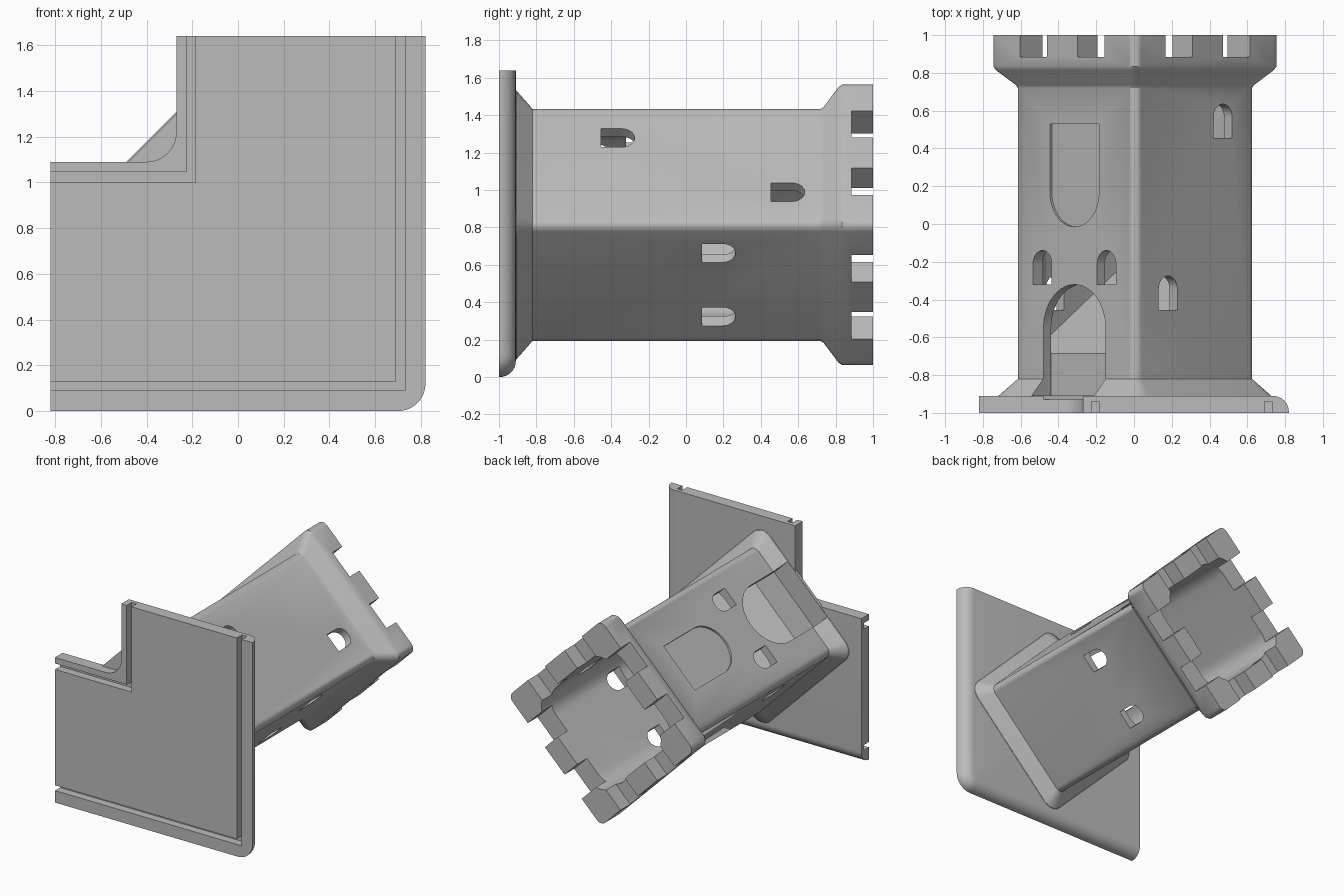
import bpy, bmesh
from math import sin, cos, pi, radians, sqrt
from mathutils import Vector

cube = bpy.data.objects.get("Cube")
if cube:
    bpy.data.objects.remove(cube, do_unlink=True)

# One flat grey for everything
grey = bpy.data.materials.new("stone grey")
grey.use_nodes = True
tone = (0.5, 0.5, 0.5, 1)
grey.diffuse_color = tone
grey.node_tree.nodes["Principled BSDF"].inputs["Base Color"].default_value = tone

CX, CZ = 0.005, 0.813          # tower axis, which runs along y
UL, UR, LR, LL = (-1, 1), (1, 1), (1, -1), (-1, -1)   # the four tower sides


def arc(cu, cv, r, a0, a1, n=10):
    return [(cu + r * cos(radians(a0 + (a1 - a0) * i / n)),
             cv + r * sin(radians(a0 + (a1 - a0) * i / n))) for i in range(n + 1)]


def loft(name, rings):
    """Closed solid through rings of points."""
    bm = bmesh.new()
    loops = [[bm.verts.new(p) for p in ring] for ring in rings]
    n = len(loops[0])
    for a, b in zip(loops, loops[1:]):
        for i in range(n):
            bm.faces.new((a[i], a[(i + 1) % n], b[(i + 1) % n], b[i]))
    bm.faces.new(loops[0])
    bm.faces.new(loops[-1])
    bmesh.ops.recalc_face_normals(bm, faces=bm.faces)
    mesh = bpy.data.meshes.new(name)
    bm.to_mesh(mesh)
    bm.free()
    mesh.materials.append(grey)
    ob = bpy.data.objects.new(name, mesh)
    bpy.context.collection.objects.link(ob)
    return ob


def side_point(side, u, y, d):
    """u runs across a tower side, d is the distance out from the axis."""
    nx, nz = side[0] / sqrt(2), side[1] / sqrt(2)
    s = 1 if nz > 0 else -1
    return Vector((CX + nx * d + nz * s * u, y, CZ + nz * d - nx * s * u))


def side_prism(name, side, outline, d0, d1):
    return loft(name, [[side_point(side, u, y, d) for u, y in outline] for d in (d0, d1)])


def rounded_square(half, r, y):
    pts = []
    c = half - r
    for k, (u, v) in enumerate([(c, c), (-c, c), (-c, -c), (c, -c)]):
        pts += arc(u, v, r, 90 * k, 90 * k + 90, 8)
    return [side_point(UL, u, y, d) for u, d in pts]


def box(name, x0, x1, y0, y1, z0, z1):
    return loft(name, [[(x0, y, z0), (x1, y, z0), (x1, y, z1), (x0, y, z1)] for y in (y0, y1)])


def cut(ob, cutter):
    mod = ob.modifiers.new("cut", "BOOLEAN")
    mod.operation = "DIFFERENCE"
    mod.solver = "EXACT"
    mod.object = cutter
    bpy.ops.object.select_all(action="DESELECT")
    bpy.context.view_layer.objects.active = ob
    ob.select_set(True)
    bpy.ops.object.modifier_apply(modifier=mod.name)
    bpy.data.objects.remove(cutter, do_unlink=True)


def smooth(ob):
    bpy.ops.object.select_all(action="DESELECT")
    bpy.context.view_layer.objects.active = ob
    ob.select_set(True)
    bpy.ops.object.shade_smooth_by_angle(angle=radians(30))


def arch(u, y0, y1, half):
    return [(u - half, y0), (u + half, y0)] + arc(u, y1 - half, half, 0, 180, 14)


# Base plate: notched outline, rolled back edge along the bottom and one side
outline = [(-0.82, 0)] + arc(0.70, 0.12, 0.12, -90, 0)
outline += [(0.82, 1.64), (-0.27, 1.64)] + arc(-0.40, 1.22, 0.13, 0, -90) + [(-0.82, 1.09)]
plate = loft("base_plate", [[(x, y, z) for x, z in outline] for y in (-1, -0.91)])
bm = bmesh.new()
bm.from_mesh(plate.data)
rolled = [e for e in bm.edges
          if all(v.co.y > -0.92 and (v.co.x > 0.69 or v.co.z < 0.13) for v in e.verts)]
bmesh.ops.bevel(bm, geom=rolled, offset=0.085, segments=8, profile=0.5, affect="EDGES")
bm.to_mesh(plate.data)
bm.free()

# Groove that follows the border on the plate's front
for x0, x1, z0, z1 in [(0.69, 0.73, 0.09, 1.7), (-0.9, 0.73, 0.09, 0.13),
                       (-0.225, -0.185, 1.0, 1.7), (-0.9, -0.185, 1.0, 1.045)]:
    cut(plate, box("groove", x0, x1, -1.1, -0.94, z0, z1))
smooth(plate)

# Tower shell: flared foot, straight body, flared parapet
tower = loft("tower", [rounded_square(h, r, y) for y, h, r in [
    (-0.91, 0.54, 0.10), (-0.82, 0.453, 0.05), (0.72, 0.453, 0.05),
    (0.735, 0.46, 0.05), (0.815, 0.535, 0.05), (0.835, 0.545, 0.05), (1, 0.545, 0.05)]])
cut(tower, loft("hollow", [rounded_square(0.395, 0.15, y) for y in (-0.95, 1.1)]))

# Battlement gaps, each box crossing two opposite walls
for side in (UL, UR):
    for u in (-0.216, 0.216):
        gap = [(u - 0.101, 0.885), (u + 0.101, 0.885), (u + 0.101, 1.1), (u - 0.101, 1.1)]
        cut(tower, side_prism("gap", side, gap, -0.8, 0.8))

# Small arched windows: side, position across, lower edge
for side, u, y in [(UL, -0.24, -0.32), (UL, 0.24, -0.32),
                   (UR, -0.205, -0.455), (UR, 0.205, 0.455),
                   (LR, -0.24, 0.085), (LR, 0.24, 0.085),
                   (LL, -0.205, -0.455), (LL, 0.205, 0.455)]:
    cut(tower, side_prism("window", side, arch(u, y, y + 0.18, 0.07), 0.3, 0.6))

# Doorway and the shallow shield panel above it
cut(tower, side_prism("doorway", UL, arch(0, -0.95, -0.32, 0.233), 0.3, 0.7))
shield = [(0.184, 0.53), (-0.184, 0.53)] + arc(0, 0.169, 0.184, 180, 360, 18)
cut(tower, side_prism("shield", UL, shield, 0.438, 0.6))
smooth(tower)

# Floor under the tower and the ramp inside the doorway
smooth(loft("tower_floor", [rounded_square(0.538, 0.10, y) for y in (-0.93, -0.907)]))
ramp_profile = [(0.38, -0.91), (0.38, -0.685), (-0.40, -0.155), (-0.40, -0.91)]
loft("inner_ramp", [[side_point(UL, u, y, d) for d, y in ramp_profile] for u in (-0.4, 0.4)])
